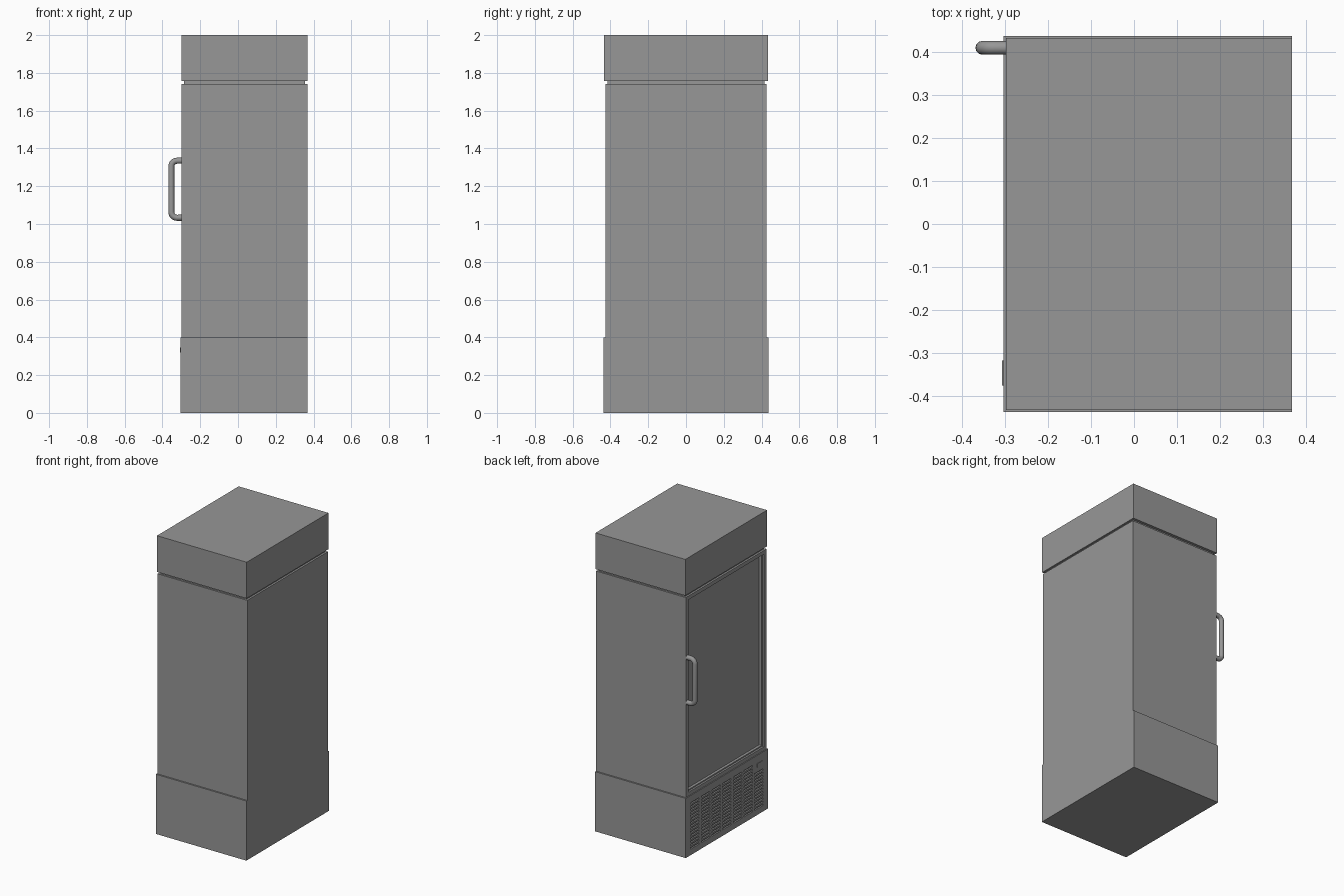
import bpy, bmesh, math
from mathutils import Vector

if "Cube" in bpy.data.objects:
    bpy.data.objects.remove(bpy.data.objects["Cube"])

grey = bpy.data.materials.new("mid_grey")
grey.diffuse_color = (0.31, 0.31, 0.31, 1)
grey.use_nodes = True
grey.node_tree.nodes["Principled BSDF"].inputs["Base Color"].default_value = grey.diffuse_color


def add_box(bm, x0, x1, y0, y1, z0, z1):
    verts = bmesh.ops.create_cube(bm, size=1)["verts"]
    for v in verts:
        v.co = Vector(((x0 + x1) / 2 + v.co.x * (x1 - x0),
                       (y0 + y1) / 2 + v.co.y * (y1 - y0),
                       (z0 + z1) / 2 + v.co.z * (z1 - z0)))


def make(name, bm):
    me = bpy.data.meshes.new(name)
    bm.to_mesh(me)
    bm.free()
    me.materials.append(grey)
    ob = bpy.data.objects.new(name, me)
    bpy.context.collection.objects.link(ob)
    return ob


def box(name, *dims):
    bm = bmesh.new()
    add_box(bm, *dims)
    return make(name, bm)


# Base, neck and top housing
base = box("base", -0.304, 0.368, -0.437, 0.437, 0, 0.40)
box("neck", -0.285, 0.355, -0.415, 0.415, 1.735, 1.765)
box("top_housing", -0.298, 0.368, -0.433, 0.433, 1.757, 2.0)

# Cabinet with door: the -x face is inset in steps to form the recessed glass
bm = bmesh.new()
add_box(bm, -0.298, 0.368, -0.427, 0.427, 0.40, 1.742)
door = min(bm.faces, key=lambda f: f.calc_center_median().x)
for thickness, push in ((0.036, 0.0), (0.0, 0.012), (0.012, 0.0), (0.0, 0.018)):
    if thickness:
        bmesh.ops.inset_region(bm, faces=[door], thickness=thickness)
    else:
        res = bmesh.ops.extrude_discrete_faces(bm, faces=[door])
        door = res["faces"][0]
        bmesh.ops.translate(bm, verts=door.verts, vec=(push, 0, 0))
make("cabinet_and_door", bm)

# Vent slots cut in the base, leaving room for the control display
bm = bmesh.new()
COLS, ROWS = 7, 15
for c in range(COLS):
    y = 0.339 - c * 0.113
    for r in range(ROWS):
        z = 0.045 + r * 0.0215
        if c == COLS - 1 and z > 0.295:
            continue
        add_box(bm, -0.32, -0.294, y - 0.045, y + 0.045, z - 0.005, z + 0.005)
cutter = make("vent_cutter", bm)
cutter.hide_render = True
cutter.hide_viewport = True
mod = base.modifiers.new("vents", "BOOLEAN")
mod.operation = "DIFFERENCE"
mod.solver = "EXACT"
mod.object = cutter

# Control display
box("control_display", -0.307, -0.300, -0.376, -0.318, 0.32, 0.345)

# Door handle: round tube along a bracket path with rounded corners
R, XO, ZB, ZT = 0.03, -0.353, 1.033, 1.335
path = [(-0.29, ZB)]
for cz, a0 in ((ZB + R, 270), (ZT - R, 180)):
    for i in range(7):
        a = math.radians(a0 - i * 15)
        path.append((XO + R + R * math.cos(a), cz + R * math.sin(a)))
path.append((-0.29, ZT))
cu = bpy.data.curves.new("door_handle", "CURVE")
cu.dimensions = "3D"
cu.bevel_depth = 0.016
cu.bevel_resolution = 4
cu.use_fill_caps = True
sp = cu.splines.new("POLY")
sp.points.add(len(path) - 1)
for p, (x, z) in zip(sp.points, path):
    p.co = (x, 0.41, z, 1)
cu.materials.append(grey)
handle = bpy.data.objects.new("door_handle", cu)
bpy.context.collection.objects.link(handle)
bpy.context.view_layer.objects.active = handle
handle.select_set(True)
bpy.ops.object.convert(target="MESH")
bpy.ops.object.shade_smooth_by_angle(angle=math.radians(40))
